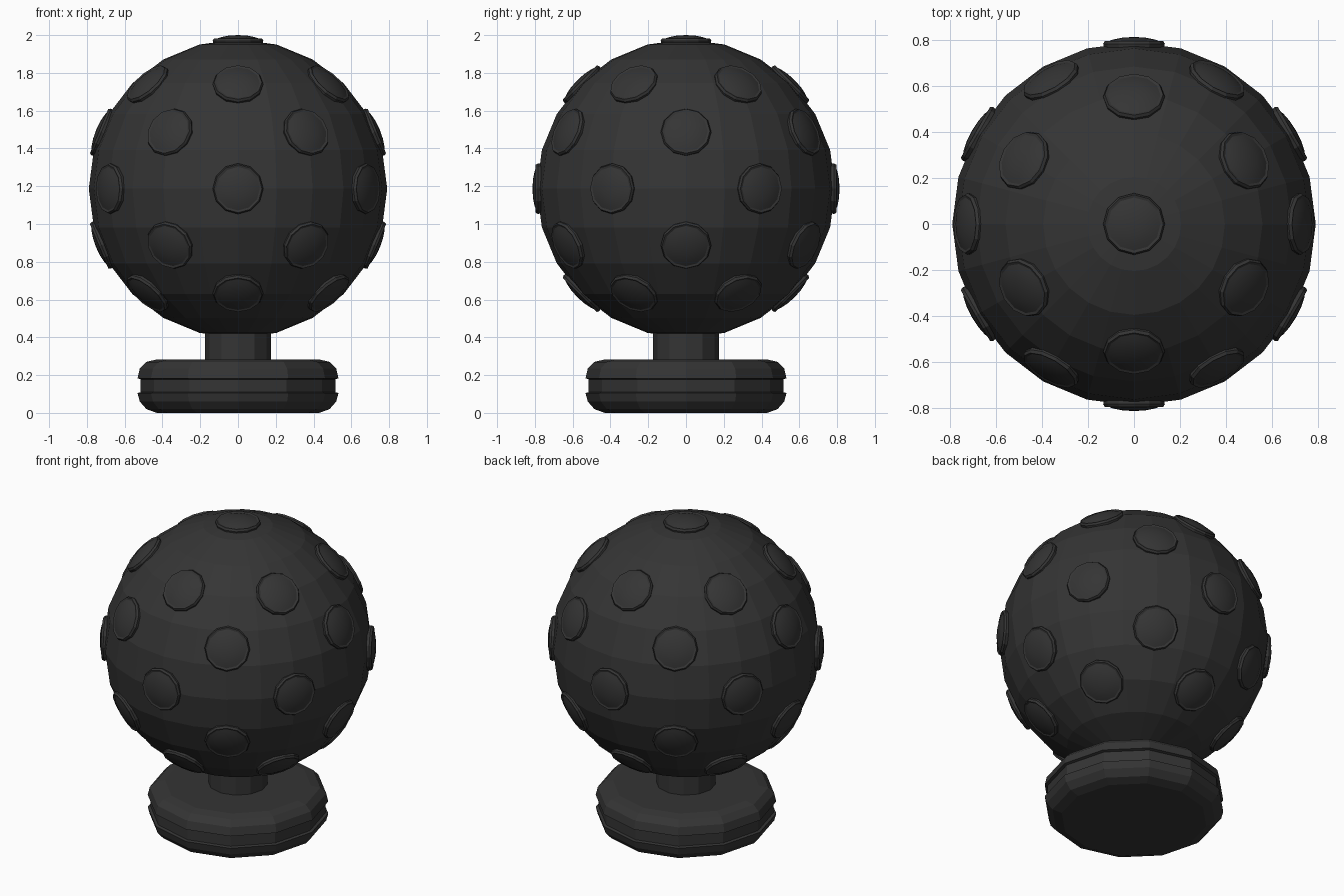
import bpy, bmesh
from math import radians, cos, sin, pi
from mathutils import Vector, Matrix

if "Cube" in bpy.data.objects:
    bpy.data.objects.remove(bpy.data.objects["Cube"])

CENTRE = Vector((0, 0, 1.187))
RADIUS = 0.79

dark = bpy.data.materials.new("dark_rubber")
dark.diffuse_color = (0.035, 0.035, 0.035, 1)
dark.use_nodes = True
dark.node_tree.nodes["Principled BSDF"].inputs["Base Color"].default_value = dark.diffuse_color


def lathe(bm, profile, sides, matrix=Matrix.Identity(4), smooth=False):
    """Spin an (r, z) profile, listed bottom to top, around z."""
    rings = []
    for r, z in profile:
        if r == 0:
            rings.append([bm.verts.new(matrix @ Vector((0, 0, z)))] * sides)
        else:
            rings.append([bm.verts.new(matrix @ Vector((
                r * cos(2 * pi * i / sides), r * sin(2 * pi * i / sides), z)))
                for i in range(sides)])
    for a, b in zip(rings, rings[1:]):
        for i in range(sides):
            j = (i + 1) % sides
            quad = list(dict.fromkeys((a[i], a[j], b[j], b[i])))
            bm.faces.new(quad).smooth = smooth


def finish(bm, name):
    mesh = bpy.data.meshes.new(name)
    bm.to_mesh(mesh)
    bm.free()
    mesh.materials.append(dark)
    obj = bpy.data.objects.new(name, mesh)
    bpy.context.collection.objects.link(obj)
    return obj


# Faceted ball
bm = bmesh.new()
bmesh.ops.create_uvsphere(bm, u_segments=24, v_segments=12, radius=RADIUS,
                          matrix=Matrix.Translation(CENTRE))
finish(bm, "ball")

# Round studs: one on top, then five staggered rings of six
directions = [Vector((0, 0, 1))]
for row, elevation in enumerate((45, 22.5, 0, -22.5, -45)):
    e = radians(elevation)
    for k in range(6):
        a = radians(60 * k + (30 if row % 2 == 0 else 0))
        directions.append(Vector((cos(e) * cos(a), cos(e) * sin(a), sin(e))))

rim = [(0.122, 0.74), (0.13, 0.765), (0.134, 0.783), (0.127, 0.796), (0.115, 0.793)]
dome = [(0.115, 0.793), (0.09, 0.802), (0.05, 0.81), (0, 0.813)]
bm = bmesh.new()
for d in directions:
    m = Matrix.Translation(CENTRE) @ d.to_track_quat('Z', 'Y').to_matrix().to_4x4()
    lathe(bm, rim, 12, m)
    lathe(bm, dome, 12, m, smooth=True)
finish(bm, "studs")

# Neck
bm = bmesh.new()
lathe(bm, [(0, 0.26), (0.175, 0.26), (0.175, 0.45), (0, 0.45)], 12)
finish(bm, "neck")

# Foot with a groove around its edge
bm = bmesh.new()
lathe(bm, [(0, 0), (0.43, 0), (0.485, 0.02), (0.52, 0.06), (0.532, 0.105),
           (0.515, 0.11), (0.515, 0.178), (0.532, 0.183), (0.52, 0.235),
           (0.485, 0.27), (0.43, 0.283), (0, 0.283)], 12)
finish(bm, "foot")
